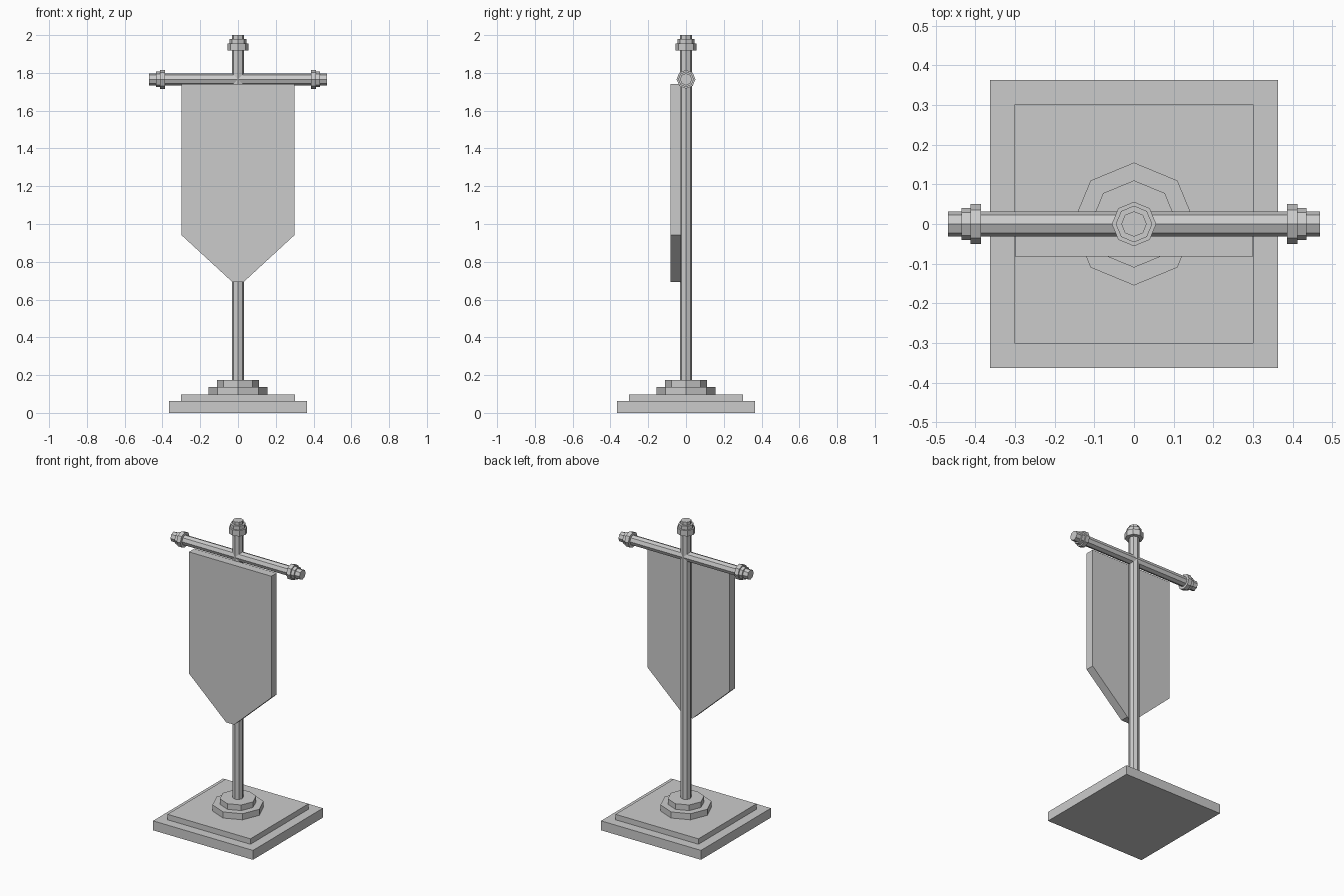
import bpy, bmesh
from math import pi
from mathutils import Matrix

if "Cube" in bpy.data.objects:
    bpy.data.objects.remove(bpy.data.objects["Cube"])


def finish(name, bm):
    bmesh.ops.recalc_face_normals(bm, faces=bm.faces)
    mesh = bpy.data.meshes.new(name)
    bm.to_mesh(mesh)
    bm.free()
    ob = bpy.data.objects.new(name, mesh)
    bpy.context.collection.objects.link(ob)
    return ob


def slab(name, half, z0, z1):
    bm = bmesh.new()
    bmesh.ops.create_cube(bm, size=1, matrix=Matrix.Translation((0, 0, (z0 + z1) / 2))
                          @ Matrix.Diagonal((2 * half, 2 * half, z1 - z0, 1)))
    return finish(name, bm)


# Octagonal prism from a to b along z, or along x at height BAR_Z
BAR_Z = 1.766


def octagon(name, radius, a, b, along_x=False):
    bm = bmesh.new()
    m = Matrix.Translation((0, 0, (a + b) / 2))
    if along_x:
        m = Matrix.Translation((0, 0, BAR_Z)) @ Matrix.Rotation(pi / 2, 4, 'Y') @ m
    bmesh.ops.create_cone(bm, cap_ends=True, segments=8, radius1=radius,
                          radius2=radius, depth=b - a, matrix=m)
    return finish(name, bm)


# Stepped base
slab("base_lower", 0.364, 0, 0.062)
slab("base_upper", 0.302, 0.062, 0.098)
octagon("pole_foot_lower", 0.155, 0.098, 0.138)
octagon("pole_foot_upper", 0.11, 0.138, 0.175)

# Pole and its top rings
octagon("pole", 0.032, 0.17, 2.0)
octagon("pole_ring", 0.056, 1.918, 1.956)
octagon("pole_ring_cap", 0.046, 1.956, 1.98)

# Crossbar with end rings on both sides
octagon("crossbar", 0.032, -0.47, 0.47, True)
for side, s in (("left", -1), ("right", 1)):
    octagon(f"crossbar_ring_{side}", 0.05, *sorted((s * 0.386, s * 0.413)), True)
    octagon(f"crossbar_ring_cap_{side}", 0.041, *sorted((s * 0.413, s * 0.435)), True)

# Hanging banner with tapered lower end
bm = bmesh.new()
half = [(0.3, 1.742), (0.3, 0.942), (0.029, 0.692)]
outline = half + [(-x, z) for x, z in reversed(half)]
face = bm.faces.new([bm.verts.new((x, -0.082, z)) for x, z in outline])
ext = bmesh.ops.extrude_face_region(bm, geom=[face], use_keep_orig=True)
moved = [v for v in ext["geom"] if isinstance(v, bmesh.types.BMVert)]
bmesh.ops.translate(bm, verts=moved, vec=(0, 0.056, 0))
finish("banner", bm)
